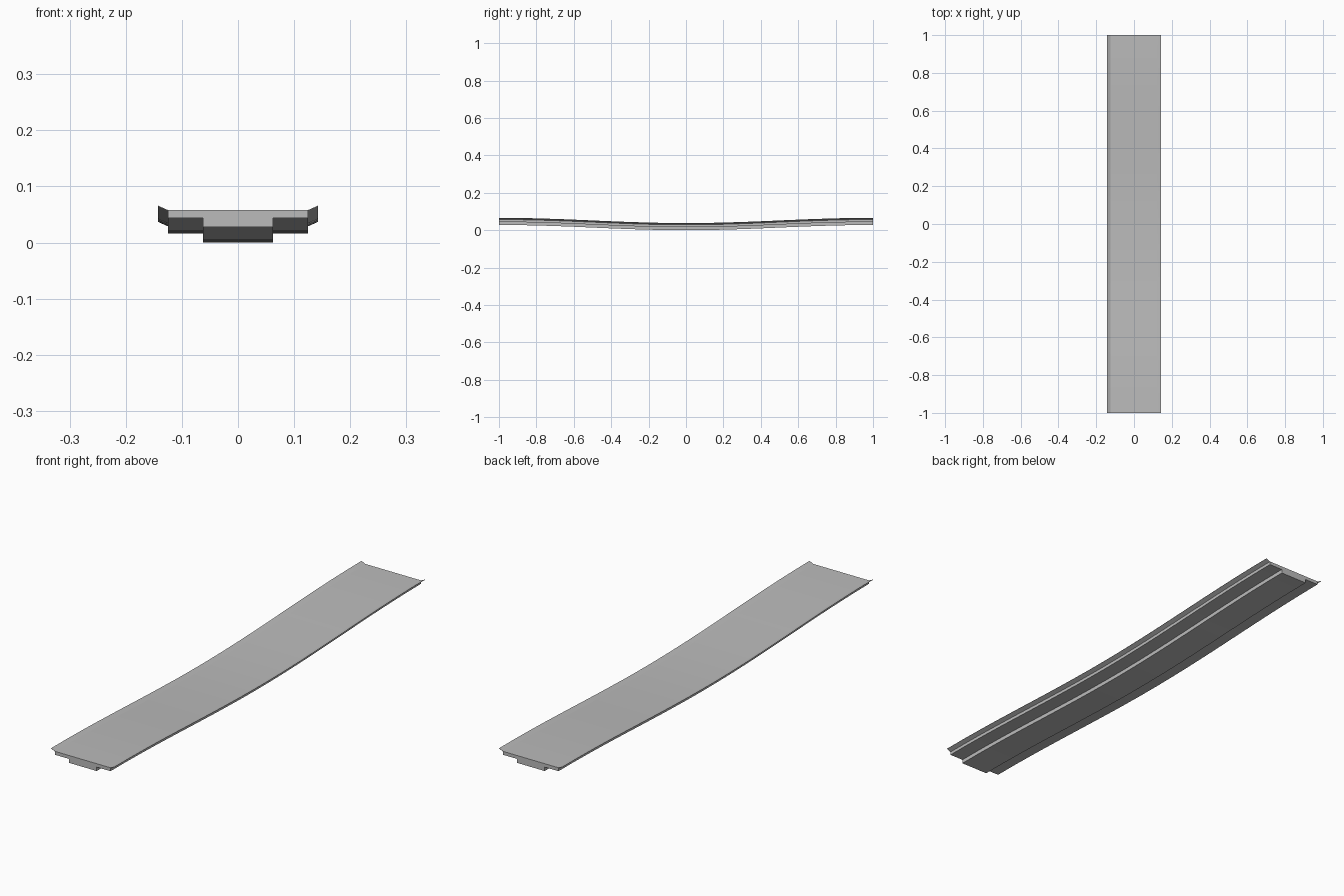
import bpy
import bmesh
import math

if "Cube" in bpy.data.objects:
    bpy.data.objects.remove(bpy.data.objects["Cube"], do_unlink=True)

# Single plain grey
grey = bpy.data.materials.new("plain_grey")
grey.use_nodes = True
colour = (0.5, 0.5, 0.5, 1)
grey.diffuse_color = colour
grey.node_tree.nodes["Principled BSDF"].inputs["Base Color"].default_value = colour

SAG = 0.028
SEGMENTS = 20


def sag_height(y):
    """Flat at the ends, dipping smoothly to the middle."""
    return SAG * (1 - math.cos(math.pi * abs(y))) / 2


def sweep(name, outline):
    """Sweep a closed x-z outline along the dipping length."""
    bm = bmesh.new()
    rings = []
    for i in range(SEGMENTS + 1):
        y = -1 + 2 * i / SEGMENTS
        rings.append([bm.verts.new((x, y, z + sag_height(y))) for x, z in outline])
    count = len(outline)
    for a, b in zip(rings, rings[1:]):
        for j in range(count):
            k = (j + 1) % count
            bm.faces.new((a[j], a[k], b[k], b[j]))
    bm.faces.new(rings[0])
    bm.faces.new(rings[-1][::-1])
    bmesh.ops.recalc_face_normals(bm, faces=bm.faces)
    mesh = bpy.data.meshes.new(name)
    bm.to_mesh(mesh)
    bm.free()
    mesh.materials.append(grey)
    obj = bpy.data.objects.new(name, mesh)
    bpy.context.collection.objects.link(obj)
    bpy.ops.object.select_all(action="DESELECT")
    obj.select_set(True)
    bpy.context.view_layer.objects.active = obj
    bpy.ops.object.shade_smooth_by_angle(angle=math.radians(15))
    return obj


# Stepped deck with a lower centre rib and thin upturned lips
right_half = [
    (0.0625, 0), (0.0625, 0.016), (0.125, 0.016),
    (0.125, 0.029), (0.143, 0.037), (0.143, 0.038), (0.125, 0.03),
]
left_half = [(-x, z) for x, z in reversed(right_half)]
sweep("curved_deck", right_half + left_half)
